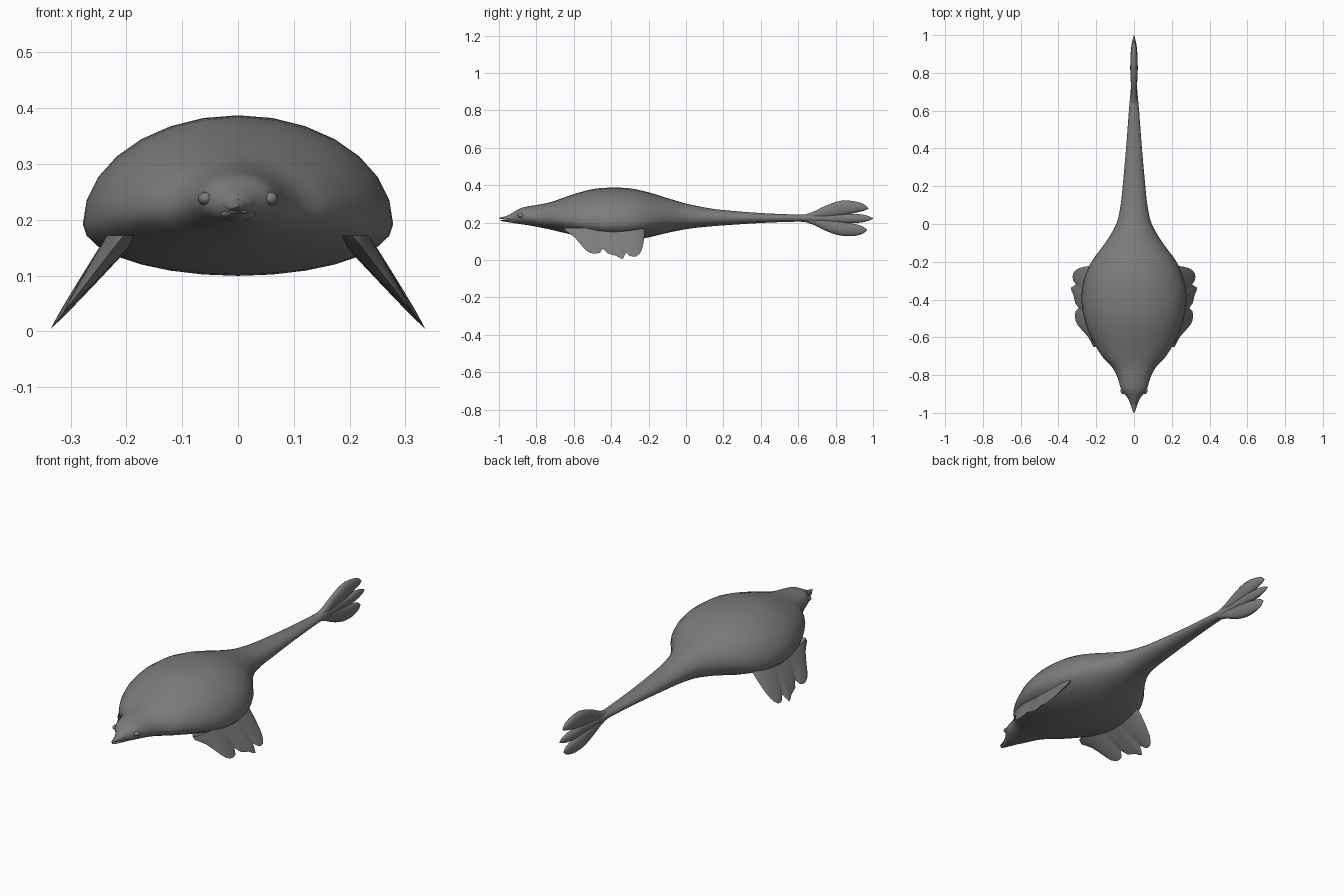
import bpy, bmesh
from math import sin, cos, pi, sqrt

cube = bpy.data.objects.get("Cube")
if cube:
    bpy.data.objects.remove(cube, do_unlink=True)

grey = bpy.data.materials.new("skin_grey")
grey.use_nodes = True
GREY = (0.2, 0.2, 0.2, 1)
grey.diffuse_color = GREY
grey.node_tree.nodes["Principled BSDF"].inputs["Base Color"].default_value = GREY


def finish(name, bm, angle=60):
    bmesh.ops.remove_doubles(bm, verts=bm.verts, dist=0.0002)
    bmesh.ops.recalc_face_normals(bm, faces=bm.faces)
    mesh = bpy.data.meshes.new(name)
    bm.to_mesh(mesh)
    bm.free()
    mesh.materials.append(grey)
    obj = bpy.data.objects.new(name, mesh)
    bpy.context.collection.objects.link(obj)
    bpy.ops.object.select_all(action='DESELECT')
    obj.select_set(True)
    bpy.context.view_layer.objects.active = obj
    bpy.ops.object.shade_smooth_by_angle(angle=angle * pi / 180)
    return obj


def smooth_rows(rows, steps):
    """Catmull-Rom interpolation between profile rows."""
    out = []
    for i in range(len(rows) - 1):
        a, b, c, d = (rows[min(max(i + k, 0), len(rows) - 1)] for k in (-1, 0, 1, 2))
        for s in range(steps):
            t = s / steps
            out.append([q + t * (r - p) / 2 + t * t * (p - 2.5 * q + 2 * r - w / 2)
                        + t ** 3 * (1.5 * (q - r) + (w - p) / 2)
                        for p, q, r, w in zip(a, b, c, d)])
    return out + [list(rows[-1])]


def loft(name, rows, sides=28, steps=3):
    """Rows are: y, half width, top z, bottom z, z fraction of widest point."""
    bm = bmesh.new()
    rings = []
    for y, width, top, bottom, frac in smooth_rows(rows, steps):
        mid = bottom + (top - bottom) * frac
        ring = []
        for k in range(sides):
            a = 2 * pi * k / sides
            h = top - mid if sin(a) > 0 else mid - bottom
            ring.append(bm.verts.new((max(width, 0.001) * cos(a), y, mid + h * sin(a))))
        rings.append(ring)
    for r, s in zip(rings, rings[1:]):
        for k in range(sides):
            n = (k + 1) % sides
            bm.faces.new((r[k], r[n], s[n], s[k]))
    bm.faces.new(rings[0])
    bm.faces.new(rings[-1])
    return finish(name, bm)


# Body, from snout to tail stem
loft("body", [
    (-.955, .016, .237, .207, .5), (-.92, .034, .257, .197, .5),
    (-.885, .062, .277, .192, .5), (-.85, .076, .286, .187, .45),
    (-.8, .092, .294, .178, .42), (-.75, .122, .303, .168, .4),
    (-.7, .170, .317, .157, .38), (-.6, .228, .352, .133, .34),
    (-.5, .264, .379, .112, .32), (-.4, .278, .387, .100, .32),
    (-.3, .266, .383, .104, .33), (-.2, .225, .362, .121, .36),
    (-.1, .152, .331, .145, .42), (0, .094, .302, .165, .46),
    (.1, .071, .281, .177, .5), (.2, .060, .267, .185, .5),
    (.4, .042, .251, .198, .5), (.6, .027, .243, .205, .5),
    (.7, .018, .245, .200, .5), (.82, .008, .232, .210, .5)])

# Beak with a slightly open mouth
loft("upper_beak", [(-.92, .033, .252, .216, .4), (-.955, .018, .237, .215, .3),
                    (-.98, .010, .230, .218, .3), (-1, .002, .225, .222, .5)], 16)
loft("lower_beak", [(-.92, .031, .222, .197, .6), (-.955, .018, .214, .203, .7),
                    (-.98, .010, .213, .207, .7), (-.993, .002, .213, .211, .5)], 16)

# Tail fan: three lobes stacked in the upright plane
loft("tail_upper_lobe", [
    (.62, .018, .238, .215, .5), (.68, .016, .258, .217, .5),
    (.75, .017, .292, .225, .5), (.83, .020, .317, .237, .5),
    (.90, .017, .314, .251, .5), (.95, .010, .299, .263, .5),
    (.975, .001, .278, .274, .5)], 16)
loft("tail_middle_lobe", [
    (.62, .020, .238, .208, .5), (.72, .017, .240, .204, .5),
    (.82, .017, .246, .199, .5), (.90, .018, .247, .197, .5),
    (.96, .011, .240, .205, .5), (1, .001, .224, .220, .5)], 16)
loft("tail_lower_lobe", [
    (.62, .018, .230, .208, .5), (.68, .016, .226, .189, .5),
    (.75, .017, .220, .155, .5), (.82, .020, .209, .132, .5),
    (.89, .017, .195, .128, .5), (.94, .010, .182, .138, .5),
    (.967, .001, .163, .158, .5)], 16)

# Scalloped flippers: edge points as (y, z), root runs inside the body
EDGE = [(-.65, .158), (-.60, .125), (-.56, .080), (-.53, .048), (-.495, .034),
        (-.46, .039), (-.445, .060), (-.42, .036), (-.375, .023), (-.338, .005),
        (-.322, .040), (-.30, .022), (-.265, .020), (-.238, .050), (-.226, .10),
        (-.222, .14)]
ROWS = 8


def flipper(name, side):
    bm = bmesh.new()
    pts = smooth_rows(EDGE, 2)
    last = len(pts) - 1
    for face in (-1, 1):
        grid = []
        for i, (ty, tz) in enumerate(pts):
            u = i / last
            root_y = -.65 + .428 * u
            column = []
            for j in range(ROWS + 1):
                v = j / ROWS
                y = root_y + (ty - root_y) * v
                z = .172 + (tz - .172) * v
                half = .030 * (1 - v) ** .8 * min(1, 2.2 * sqrt(u * (1 - u)))
                x = .335 - (z - .005) * .78 + face * half
                column.append(bm.verts.new((side * x, y, z)))
            grid.append(column)
        for c, d in zip(grid, grid[1:]):
            for j in range(ROWS):
                bm.faces.new((c[j], d[j], d[j + 1], c[j + 1]))
    finish(name, bm)


# Paired parts
for label, side in (("left", 1), ("right", -1)):
    flipper(label + "_flipper", side)
    bm = bmesh.new()
    bmesh.ops.create_uvsphere(bm, u_segments=16, v_segments=10, radius=1)
    bmesh.ops.scale(bm, vec=(.014, .018, .012), verts=bm.verts)
    bmesh.ops.translate(bm, vec=(side * .058, -.882, .238), verts=bm.verts)
    finish(label + "_eye", bm)
